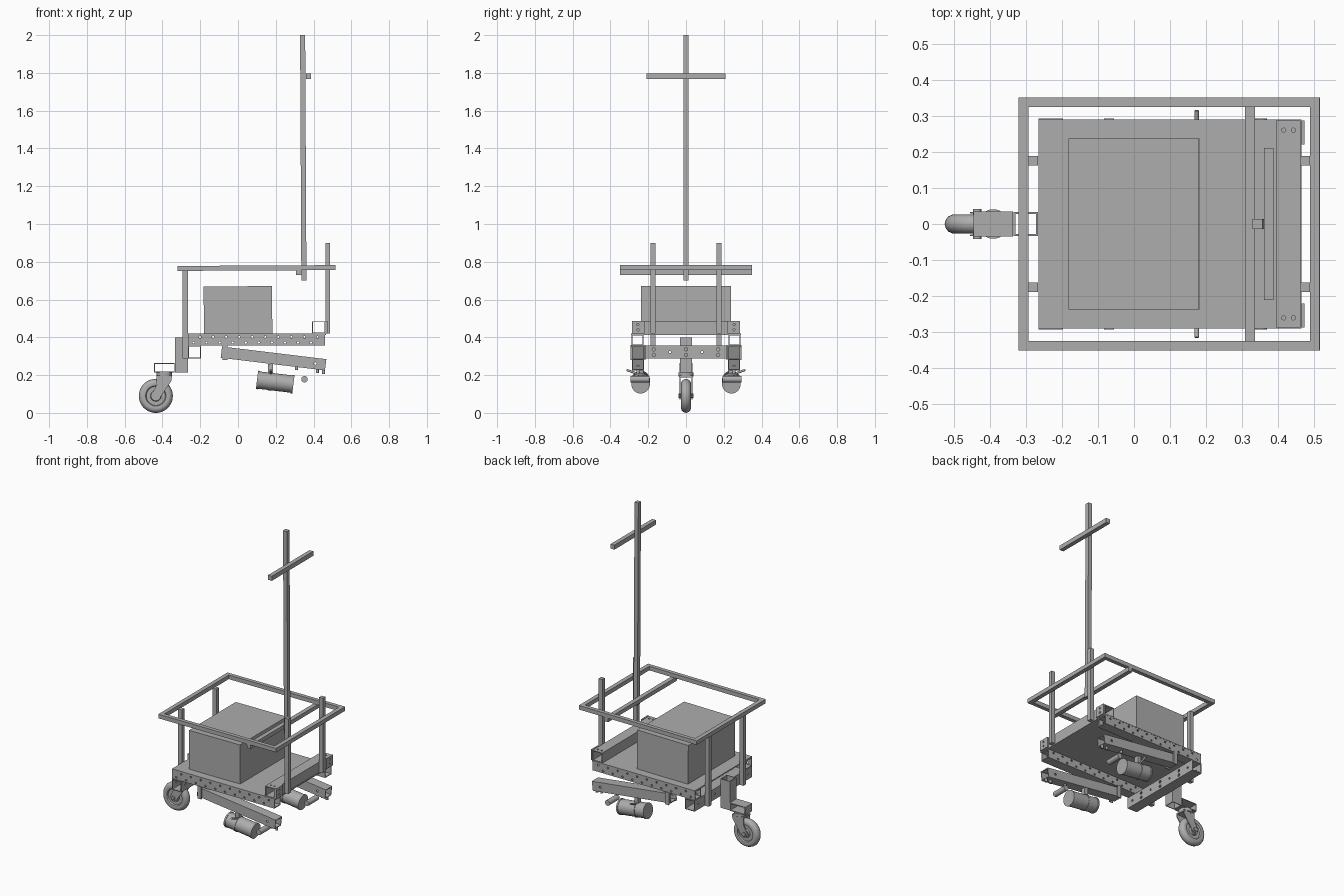
import bpy, bmesh, math
from mathutils import Matrix, Vector

old = bpy.data.objects.get("Cube")
if old:
    bpy.data.objects.remove(old, do_unlink=True)

grey = bpy.data.materials.new("plain grey")
grey.use_nodes = True
grey.diffuse_color = (0.42, 0.42, 0.42, 1)
grey.node_tree.nodes["Principled BSDF"].inputs["Base Color"].default_value = grey.diffuse_color

TURN = {"X": Matrix.Rotation(math.pi / 2, 4, "Y"),
        "Y": Matrix.Rotation(-math.pi / 2, 4, "X"), "Z": Matrix()}


def finish(name, bm, smooth=False):
    bmesh.ops.recalc_face_normals(bm, faces=bm.faces[:])
    mesh = bpy.data.meshes.new(name)
    bm.to_mesh(mesh)
    bm.free()
    ob = bpy.data.objects.new(name, mesh)
    bpy.context.collection.objects.link(ob)
    mesh.materials.append(grey)
    if smooth:
        bpy.ops.object.select_all(action="DESELECT")
        ob.select_set(True)
        bpy.context.view_layer.objects.active = ob
        bpy.ops.object.shade_smooth_by_angle(angle=math.radians(35))
    return ob


def box(name, x, y, z):
    """Solid block given by its (low, high) range on each axis."""
    bm = bmesh.new()
    bmesh.ops.create_cube(bm, size=1)
    for v in bm.verts:
        v.co = [sum(r) / 2 + c * (r[1] - r[0]) for r, c in zip((x, y, z), v.co)]
    return finish(name, bm)


def tube(name, x, y, z, axis, wall=0.005):
    """Hollow rectangular tube filling the ranges, open along one axis."""
    bm = bmesh.new()
    ranges = [x, y, z]
    run = "XYZ".index(axis)
    a, b = [i for i in range(3) if i != run]
    rings = {}
    for end in (0, 1):
        for inner in (0, 1):
            ring = []
            for i, j in ((0, 0), (1, 0), (1, 1), (0, 1)):
                co = [0, 0, 0]
                co[run] = ranges[run][end]
                co[a] = ranges[a][i] + inner * wall * (1 - 2 * i)
                co[b] = ranges[b][j] + inner * wall * (1 - 2 * j)
                ring.append(bm.verts.new(co))
            rings[end, inner] = ring
    pairs = [((0, 0), (1, 0)), ((0, 1), (1, 1)), ((0, 0), (0, 1)), ((1, 0), (1, 1))]
    for p, q in pairs:
        for i in range(4):
            k = (i + 1) % 4
            bm.faces.new((rings[p][i], rings[p][k], rings[q][k], rings[q][i]))
    return finish(name, bm)


def add_rod(bm, centre, radius, length, axis, sides=24):
    bmesh.ops.create_cone(bm, cap_ends=True, segments=sides, radius1=radius, radius2=radius,
                          depth=length, matrix=Matrix.Translation(centre) @ TURN[axis])


def rod(name, centre, radius, length, axis, sides=24):
    bm = bmesh.new()
    add_rod(bm, centre, radius, length, axis, sides)
    return finish(name, bm, True)


def drill(ob, centres, axis, radius=0.006, depth=0.2):
    """Cut a row of round holes and bake the result."""
    bm = bmesh.new()
    for c in centres:
        add_rod(bm, c, radius, depth, axis, 12)
    cutter = finish("hole_cutter", bm)
    cutter.hide_render = True
    mod = ob.modifiers.new("holes", "BOOLEAN")
    mod.operation, mod.solver, mod.object = "DIFFERENCE", "EXACT", cutter
    graph = bpy.context.evaluated_depsgraph_get()
    mesh = bpy.data.meshes.new_from_object(ob.evaluated_get(graph))
    ob.modifiers.clear()
    ob.data = mesh
    bpy.data.objects.remove(cutter, do_unlink=True)


def tilt(ob, pivot, degrees):
    p = Vector(pivot)
    ob.data.transform(Matrix.Translation(p) @ Matrix.Rotation(math.radians(degrees), 4, "Y")
                      @ Matrix.Translation(-p))


def lathe(name, centre, profile, steps=48):
    """Spin (radius, y) points about the y axis."""
    bm = bmesh.new()
    verts = [bm.verts.new((r, y, 0)) for r, y in profile]
    edges = [bm.edges.new(e) for e in zip(verts, verts[1:])]
    bmesh.ops.spin(bm, geom=verts + edges, cent=(0, 0, 0), axis=(0, 1, 0),
                   angle=math.tau, steps=steps)
    bmesh.ops.remove_doubles(bm, verts=bm.verts[:], dist=1e-5)
    bmesh.ops.translate(bm, verts=bm.verts[:], vec=centre)
    return finish(name, bm, True)


def plate(name, outline, y, thick):
    """Flat plate with an x-z outline."""
    bm = bmesh.new()
    face = bm.faces.new([bm.verts.new((px, y - thick / 2, pz)) for px, pz in outline])
    out = bmesh.ops.extrude_face_region(bm, geom=[face])
    bmesh.ops.translate(bm, vec=(0, thick, 0),
                        verts=[v for v in out["geom"] if isinstance(v, bmesh.types.BMVert)])
    return finish(name, bm)


def span(side, near, far):
    return tuple(sorted((side * near, side * far)))


# Deck, cargo box and cross tubes
box("deck_sheet", (-0.265, 0.465), (-0.29, 0.29), (0.413, 0.42))
tilt(box("cargo_box", (-0.18, 0.182), (-0.237, 0.237), (0.42, 0.67)), (0, 0, 0.42), -0.5)
end_tube = tube("end_cross_tube", (0.393, 0.462), (-0.287, 0.287), (0.42, 0.485), "Y")
drill(end_tube, [(x, s * 0.26, 0.485) for x in (0.415, 0.442) for s in (-1, 1)], "Z", depth=0.03)
rear_tube = tube("rear_cross_tube", (-0.265, -0.197), (-0.292, 0.292), (0.287, 0.357), "Y")
drill(rear_tube, [(-0.23, y, z) for y in (-0.17, 0, 0.17) for z in (0.307, 0.337)], "X", 0.009)
drill(rear_tube, [(-0.23, s * y, 0.322) for y in (0.085, 0.25) for s in (-1, 1)], "X")

# Top frame with the support bar below it
frame = [box("frame_side", (-0.32, 0.515), span(s, 0.325, 0.35), (0.754, 0.78)) for s in (-1, 1)]
frame += [box("frame_end", (x, x + 0.027), (-0.325, 0.325), (0.754, 0.78)) for x in (-0.32, 0.488)]
frame.append(box("mast_support_bar", (0.307, 0.335), (-0.35, 0.35), (0.729, 0.754)))
for part in frame:
    tilt(part, (0.1, 0, 0.767), -0.3)

# Mast and crossbar
tilt(box("mast", (0.332, 0.359), (-0.0135, 0.0135), (0.7, 2.0)), (0.346, 0, 1.35), -0.3)
box("mast_crossbar", (0.36, 0.387), (-0.21, 0.21), (1.768, 1.797))

for s in (-1, 1):
    # Perforated side rail
    rail = tube("side_rail", (-0.265, 0.46), span(s, 0.225, 0.289), (0.358, 0.415), "X")
    holes = [(-0.235 + i * 0.0345, s * 0.257, 0.401 if i % 2 else 0.372) for i in range(20)]
    drill(rail, holes, "Y")

    # Posts and end plates
    box("rear_post", (-0.293, -0.266), span(s, 0.162, 0.188), (0.287, 0.757))
    box("front_post", (0.462, 0.488), span(s, 0.162, 0.188), (0.42, 0.9))
    cap = box("end_plate", (0.464, 0.473), span(s, 0.22, 0.287), (0.42, 0.487))
    drill(cap, [(0.468, s * 0.255, z) for z in (0.44, 0.468)], "X", depth=0.05)

    # Sloping motor arm, pivot ears and bolts
    arm = tube("motor_arm", (-0.09, 0.466), span(s, 0.222, 0.286), (0.258, 0.318), "X")
    drill(arm, [(x, s * 0.254, 0.288) for x in (-0.065, 0.41)], "Y", 0.007)
    tilt(arm, (0.188, 0, 0.288), 6.9)
    for near in (0.215, 0.287):
        box("pivot_ear", (-0.083, -0.056), span(s, near, near + 0.006), (0.28, 0.36))
    for x, z in ((0.31, 0.238), (0.42, 0.222), (0.453, 0.218)):
        rod("arm_bolt", (x, s * 0.254, z), 0.008, 0.024, "Z", 12)

    # Motor with end caps, strap, clamp screw and mount
    pivot = (0.198, s * 0.24, 0.163)
    for name, cx, r, length in (("motor_body", 0.198, 0.046, 0.18), ("motor_strap", 0.172, 0.049, 0.014),
                                ("motor_end", 0.105, 0.049, 0.01), ("motor_end", 0.289, 0.049, 0.01)):
        tilt(rod(name, (cx, pivot[1], pivot[2]), r, length, "X", 32), pivot, 6.9)
    box("motor_mount", (0.16, 0.185), span(s, 0.225, 0.255), (0.205, 0.26))
    screw = rod("clamp_screw", (0, 0, 0), 0.006, 0.08, "Y", 12)
    screw.data.transform(Matrix.Translation((0.174, s * 0.277, 0.214))
                         @ Matrix.Rotation(s * math.radians(20), 4, "X"))
    rod("drive_shaft", (0.352, s * 0.243, 0.178), 0.017, 0.1, "Y")

# Caster upright and hollow carrier
tube("caster_upright", (-0.334, -0.266), (-0.033, 0.033), (0.215, 0.4), "Z")
tube("caster_carrier", (-0.445, -0.335), (-0.035, 0.035), (0.214, 0.265), "Y")
rod("swivel_disc", (-0.39, 0, 0.203), 0.041, 0.02, "Z", 32)
box("fork_crown", (-0.432, -0.35), (-0.034, 0.034), (0.187, 0.197))

# Fork and wheel
hub = Vector((-0.435, 0, 0.09))
fork = [(-0.432, 0.195), (-0.35, 0.195), (-0.352, 0.17), (-0.415, 0.078), (-0.435, 0.07),
        (-0.453, 0.078), (-0.455, 0.1), (-0.43, 0.15)]
for s in (-1, 1):
    plate("fork_leg", fork, s * 0.031, 0.005)
rod("wheel_axle", hub, 0.012, 0.082, "Y")
half = [(0.012, 0.027), (0.026, 0.027), (0.029, 0.014), (0.05, 0.014), (0.054, 0.023),
        (0.068, 0.026), (0.08, 0.021), (0.087, 0.011)]
lathe("caster_wheel", hub, half + [(0.09, 0)] + [(r, -y) for r, y in reversed(half)])
